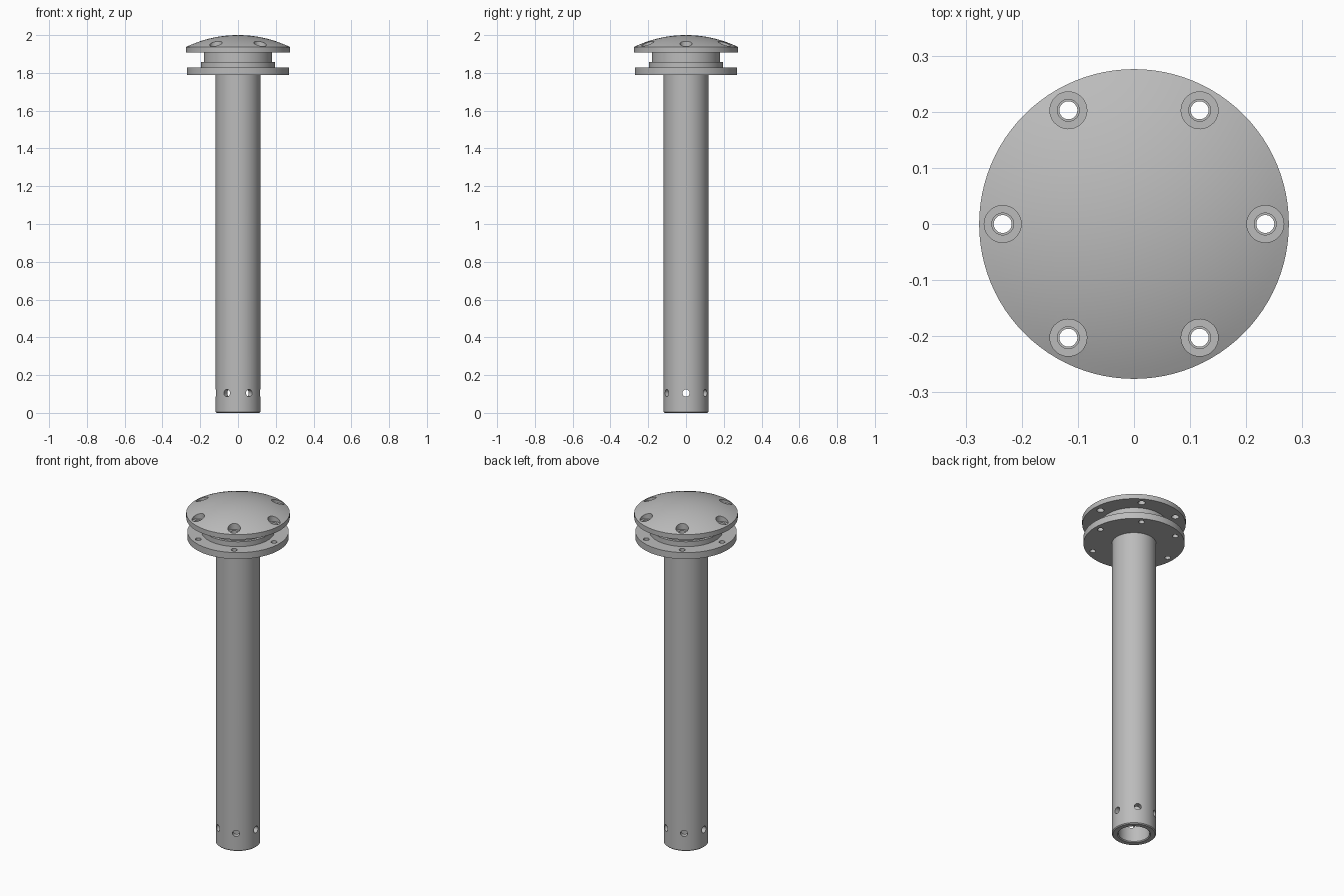
import bpy, bmesh
from math import pi, cos, sin, sqrt
from mathutils import Matrix, Vector

old = bpy.data.objects.get("Cube")
if old:
    bpy.data.objects.remove(old, do_unlink=True)

steel = bpy.data.materials.new("grey_steel")
steel.use_nodes = True
GREY = (0.5, 0.5, 0.5, 1)
steel.diffuse_color = GREY
steel.node_tree.nodes["Principled BSDF"].inputs["Base Color"].default_value = GREY


def add_object(name, bm):
    mesh = bpy.data.meshes.new(name)
    bm.to_mesh(mesh)
    bm.free()
    mesh.materials.append(steel)
    obj = bpy.data.objects.new(name, mesh)
    bpy.context.collection.objects.link(obj)
    return obj


def lathe(name, profile, steps=96):
    """Revolve (radius, height) points around z."""
    bm = bmesh.new()
    verts = [bm.verts.new((r, 0, z)) for r, z in profile]
    edges = [bm.edges.new(p) for p in zip(verts, verts[1:])]
    bmesh.ops.spin(bm, geom=verts + edges, cent=(0, 0, 0), axis=(0, 0, 1),
                   angle=2 * pi, steps=steps, use_merge=True)
    bmesh.ops.remove_doubles(bm, verts=bm.verts, dist=1e-5)
    bmesh.ops.recalc_face_normals(bm, faces=bm.faces)
    return add_object(name, bm)


def hole_ring(target, radius, ring, z, depth, radial=False):
    """Cut six evenly spaced holes, upright or pointing outward."""
    bm = bmesh.new()
    for i in range(6):
        a = i * pi / 3
        turn = Matrix.Rotation(a, 4, 'Z')
        place = Matrix.Translation(Vector((ring * cos(a), ring * sin(a), z))) @ turn
        if radial:
            place = place @ Matrix.Rotation(pi / 2, 4, 'Y')
        bmesh.ops.create_cone(bm, cap_ends=True, segments=32, radius1=radius,
                              radius2=radius, depth=depth, matrix=place)
    cutter = add_object("hole_cutter", bm)
    mod = target.modifiers.new("holes", 'BOOLEAN')
    mod.operation = 'DIFFERENCE'
    mod.solver = 'EXACT'
    mod.object = cutter
    bpy.ops.object.select_all(action='DESELECT')
    bpy.context.view_layer.objects.active = target
    target.select_set(True)
    bpy.ops.object.modifier_apply(modifier=mod.name)
    bpy.data.objects.remove(cutter, do_unlink=True)


# Hollow shaft with a flange, raised step and neck
body = lathe("flanged_tube", [
    (0, 1.85), (0.083, 1.85), (0.083, 0.005), (0.088, 0), (0.113, 0),
    (0.118, 0.005), (0.118, 1.79), (0.27, 1.79), (0.27, 1.828),
    (0.195, 1.828), (0.195, 1.857), (0.18, 1.857), (0.18, 1.908), (0, 1.908)])
hole_ring(body, 0.016, 0.234, 1.81, 0.2)
hole_ring(body, 0.019, 0.1, 0.105, 0.08, radial=True)

# Domed cap with counterbored screw holes
RIM, RISE = 0.276, 0.063
ball = (RIM ** 2 + RISE ** 2) / (2 * RISE)
dome = [(RIM * i / 16, 2 - ball + sqrt(ball ** 2 - (RIM * i / 16) ** 2))
        for i in range(16, -1, -1)]
cap = lathe("domed_cap", [(0, 1.908), (RIM, 1.908)] + dome)
hole_ring(cap, 0.0195, 0.234, 1.94, 0.2)
hole_ring(cap, 0.033, 0.234, 1.982, 0.1)

for obj in (body, cap):
    bpy.ops.object.select_all(action='DESELECT')
    bpy.context.view_layer.objects.active = obj
    obj.select_set(True)
    bpy.ops.object.shade_smooth_by_angle(angle=pi / 7)
